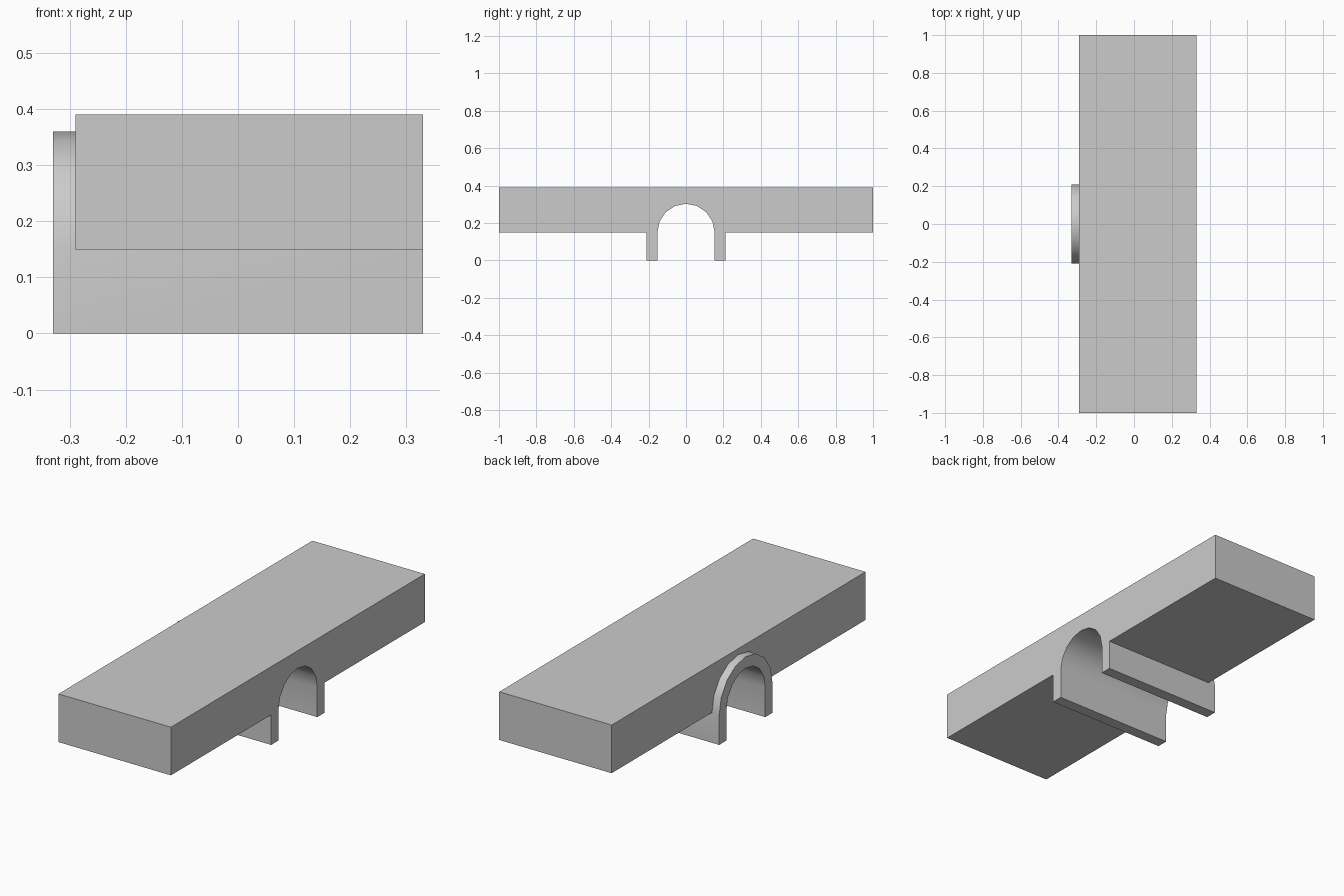
import bpy, bmesh, math

if "Cube" in bpy.data.objects:
    bpy.data.objects.remove(bpy.data.objects["Cube"])

SPRING_Z = 0.15   # height where the arch curve begins
SEGMENTS = 8      # facets over the half circle


def arc(radius):
    """Half circle from +y over the top to -y, as (y, z) points."""
    return [(radius * math.cos(math.pi * i / SEGMENTS),
             SPRING_Z + radius * math.sin(math.pi * i / SEGMENTS))
            for i in range(SEGMENTS + 1)]


def extrude_profile(name, points, x0, x1):
    """Extrude a closed (y, z) profile along x."""
    bm = bmesh.new()
    face = bm.faces.new([bm.verts.new((x0, y, z)) for y, z in points])
    res = bmesh.ops.extrude_face_region(bm, geom=[face], use_keep_orig=True)
    moved = [g for g in res["geom"] if isinstance(g, bmesh.types.BMVert)]
    bmesh.ops.translate(bm, verts=moved, vec=(x1 - x0, 0, 0))
    bmesh.ops.recalc_face_normals(bm, faces=bm.faces)
    mesh = bpy.data.meshes.new(name)
    bm.to_mesh(mesh)
    bm.free()
    obj = bpy.data.objects.new(name, mesh)
    bpy.context.collection.objects.link(obj)
    return obj


# Arch lining with straight legs, running the full depth
inner, outer = 0.153, 0.21
arch_points = ([(outer, 0)] + arc(outer) + [(-outer, 0), (-inner, 0)]
               + arc(inner)[::-1] + [(inner, 0)])
arch = extrude_profile("arch_lining", arch_points, -0.33, 0.33)

# Wide slab, notched inside the thickness of the arch
slab_points = [(-1, 0.39), (-1, SPRING_Z)] + arc(0.182)[::-1] + [(1, SPRING_Z), (1, 0.39)]
slab = extrude_profile("arched_slab", slab_points, -0.29, 0.33)

# Fuse both parts into one clean surface
union = slab.modifiers.new("join_arch", "BOOLEAN")
union.operation = "UNION"
union.solver = "EXACT"
union.object = arch
bpy.context.view_layer.objects.active = slab
slab.select_set(True)
bpy.ops.object.modifier_apply(modifier=union.name)
bpy.data.objects.remove(arch, do_unlink=True)

# Smooth curve, crisp corners
bpy.ops.object.shade_smooth_by_angle(angle=math.radians(30))
